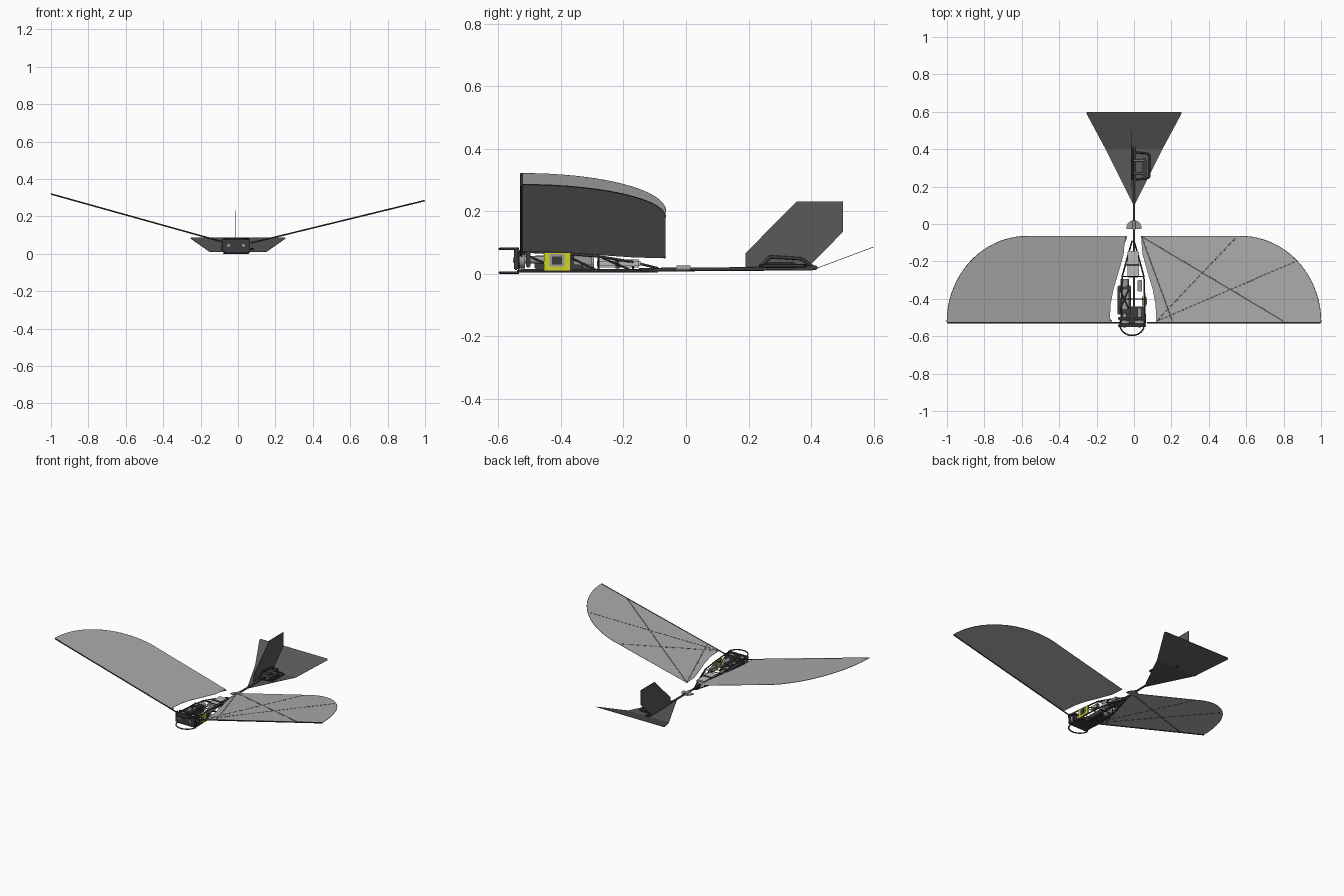
import bpy, bmesh, math
from mathutils import Vector

if "Cube" in bpy.data.objects:
    bpy.data.objects.remove(bpy.data.objects["Cube"])


def material(name, rgb):
    m = bpy.data.materials.new(name)
    m.diffuse_color = (*rgb, 1)
    m.use_nodes = True
    m.node_tree.nodes["Principled BSDF"].inputs["Base Color"].default_value = m.diffuse_color
    return m


WING = material("wing_film_grey", (0.40, 0.40, 0.40))
TAIL = material("tail_dark_grey", (0.10, 0.10, 0.10))
FRAME = material("frame_charcoal", (0.045, 0.045, 0.045))
STRIP = material("stiffener_grey", (0.10, 0.10, 0.10))
METAL = material("metal_grey", (0.33, 0.33, 0.33))
CELL = material("battery_light_grey", (0.50, 0.50, 0.50))
YELLOW = material("yellow", (0.62, 0.65, 0.02))


def finish(name, bm, mat, smooth=False):
    bmesh.ops.recalc_face_normals(bm, faces=bm.faces)
    me = bpy.data.meshes.new(name)
    for f in bm.faces:
        f.smooth = smooth and len(f.verts) == 4
    bm.to_mesh(me)
    bm.free()
    me.materials.append(mat)
    ob = bpy.data.objects.new(name, me)
    bpy.context.collection.objects.link(ob)
    return ob


def box(name, x, y, z, mat, bevel=0.0):
    """Box from (min, max) ranges."""
    bm = bmesh.new()
    bmesh.ops.create_cube(bm, size=1)
    for v in bm.verts:
        v.co = [(r[0] + r[1]) / 2 + c * (r[1] - r[0]) for r, c in zip((x, y, z), v.co)]
    if bevel:
        bmesh.ops.bevel(bm, geom=bm.edges[:], offset=bevel, segments=2, affect='EDGES')
    return finish(name, bm, mat)


def rods(name, pairs, r, mat, sides=8):
    """Straight round bars between point pairs."""
    bm = bmesh.new()
    for p, q in pairs:
        p, q = Vector(p), Vector(q)
        d = q - p
        geo = bmesh.ops.create_cone(bm, cap_ends=True, segments=sides, radius1=r, radius2=r, depth=d.length)
        rot = d.to_track_quat('Z', 'Y')
        for v in geo["verts"]:
            v.co = rot @ v.co + (p + q) / 2
    return finish(name, bm, mat, True)


def chain(pts):
    return list(zip(pts[:-1], pts[1:]))


def plate(name, pts, offset, mat):
    """Flat outline given a small thickness."""
    bm = bmesh.new()
    a = [bm.verts.new(p) for p in pts]
    b = [bm.verts.new(Vector(p) + Vector(offset)) for p in pts]
    bm.faces.new(a)
    bm.faces.new(b[::-1])
    for i in range(len(a)):
        j = (i + 1) % len(a)
        bm.faces.new((a[i], a[j], b[j], b[i]))
    return finish(name, bm, mat)


# Wings: rounded film, leading spar and stiffener strips
def wing(label, side, slope, shift, face):
    def at(x, y, dz=0.0):
        return Vector((side * x, y, 0.041 + slope * x + dz))

    arc = [(0.57 + 0.43 * math.sin(t), -0.525 + 0.46 * math.cos(t))
           for t in [i * math.pi / 48 for i in range(25)]]
    root = [(0.12, -0.525), (0.115, -0.43), (0.10, -0.35), (0.07, -0.25), (0.045, -0.16), (0.038, -0.065)]
    root = [(x + shift, y) for x, y in root]
    plate(label + "_wing_film", [at(x, y) for x, y in arc + root], (0, 0, 0.002), WING)
    rods(label + "_wing_spar", [(at(0.07, -0.527), at(0.998, -0.527))], 0.004, FRAME)
    rim = [at(x, y, 0.001) for x, y in arc]
    rods(label + "_wing_rim", chain(rim), 0.0015, STRIP, 4)

    bm = bmesh.new()
    dz = 0.0032 if face > 0 else -0.0012
    lines = [((0.12, -0.52), (0.865, -0.20), 34), ((0.12, -0.52), (0.55, -0.067), 18),
             ((0.04, -0.067), (0.80, -0.52), 0), ((0.04, -0.067), (0.205, -0.52), 0)]
    for p, q, dashes in lines:
        p, q = Vector(p), Vector(q)
        n = Vector((p.y - q.y, q.x - p.x)).normalized() * 0.0035
        count = max(dashes, 1)
        for i in range(count):
            s = p.lerp(q, i / count)
            e = p.lerp(q, (i + (0.72 if dashes else 1)) / count)
            bm.faces.new([bm.verts.new(at(c.x, c.y, dz)) for c in (s - n, e - n, e + n, s + n)])
    ob = finish(label + "_wing_stiffeners", bm, STRIP)
    mod = ob.modifiers.new("thickness", 'SOLIDIFY')
    mod.thickness = 0.001
    mod.offset = 0


wing("right", 1, 0.244, 0.0, 1)
wing("left", -1, 0.279, 0.01, -1)

# Tail: flat front triangle, raised rear flap and upright fin
plate("tail_front", [(0, 0.095, 0.010), (0.152, 0.40, 0.010), (-0.152, 0.40, 0.010)], (0, 0, 0.002), TAIL)
plate("tail_flap", [(-0.152, 0.40, 0.010), (0.152, 0.40, 0.010), (0.255, 0.592, 0.082), (0.249, 0.60, 0.085),
                    (-0.249, 0.60, 0.085), (-0.255, 0.592, 0.082)], (0, 0, 0.002), TAIL)
fin = [(0.19, 0.02), (0.19, 0.066), (0.355, 0.232), (0.503, 0.232), (0.503, 0.135), (0.39, 0.02)]
plate("tail_fin", [(-0.016, y, z) for y, z in fin], (0.003, 0, 0), TAIL)

# Tail boom, joint and rudder drive
rods("tail_boom", [((0, -0.15, 0.013), (0, 0.40, 0.017))], 0.006, FRAME)
disc = [(0.04 * math.cos(t), -0.02 + 0.04 * math.sin(t), 0.010) for t in [i * math.pi / 12 for i in range(13)]]
plate("boom_joint", disc + [(-0.04, -0.028, 0.010), (0.04, -0.028, 0.010)], (0, 0, 0.004), METAL)
rods("boom_sleeve", [((0, -0.03, 0.017), (0, 0.015, 0.017))], 0.009, METAL, 12)
box("drive_base", (-0.012, 0.012), (0.235, 0.42), (0.012, 0.026), FRAME, 0.003)
arch = [(0.012 + 0.07 * min(1, 2.2 * math.sin(t)), 0.31 - 0.072 * math.cos(t), 0.026)
        for t in [i * math.pi / 12 for i in range(13)]]
rods("drive_guard", chain(arch), 0.005, FRAME)
box("drive_motor", (0.045, 0.068), (0.255, 0.35), (0.014, 0.038), FRAME, 0.004)
rods("drive_shaft", [((-0.012, 0.27, 0.034), (0.05, 0.27, 0.034)), ((-0.012, 0.34, 0.034), (0.05, 0.34, 0.034))],
     0.005, METAL)
rods("rudder_link", [((-0.008, 0.27, 0.055), (-0.008, 0.37, 0.048)), ((-0.008, 0.37, 0.048), (-0.008, 0.41, 0.02)),
                     ((-0.008, 0.24, 0.025), (-0.008, 0.27, 0.055))], 0.005, FRAME)

# Nose: front plate, wing mounts and bumper hoops
box("nose_plate", (-0.085, 0.065), (-0.55, -0.537), (0.012, 0.08), FRAME, 0.003)
box("nose_floor", (-0.07, 0.055), (-0.54, -0.44), (0.004, 0.012), FRAME)
for i, x in enumerate((-0.05, 0.03)):
    rods(f"nose_bolt_{i + 1}", [((x, -0.554, 0.045), (x, -0.545, 0.045))], 0.008, METAL, 12)
    rods(f"wing_gear_{i + 1}", [((x, -0.535, 0.045), (x, -0.515, 0.045))], 0.028, METAL, 20)
    box(f"wing_mount_{i + 1}", (x - 0.035, x + 0.035), (-0.512, -0.498), (0.02, 0.075), FRAME, 0.003)
    rods(f"gear_axle_{i + 1}", [((x, -0.515, 0.045), (x, -0.45, 0.045))], 0.012, METAL, 12)
for label, z in (("upper", 0.08), ("lower", 0.004)):
    hoop = [(-0.01 + 0.066 * math.cos(t), -0.535 + 0.061 * math.sin(t), z)
            for t in [math.pi + i * math.pi / 20 for i in range(21)]]
    rods(label + "_bumper", chain(hoop), 0.004, FRAME)

# Fuselage truss: mirrored rails, posts and cross bars
stations = [(-0.535, 0.065, 0.072), (-0.40, 0.062, 0.066), (-0.28, 0.058, 0.056), (-0.17, 0.028, 0.038),
            (-0.09, 0.005, 0.018)]
bars, cross = [], []
for s in (-1, 1):
    low = [(s * w - 0.005, y, 0.009) for y, w, z in stations]
    top = [(s * w - 0.005, y, z) for y, w, z in stations]
    bars += chain(low) + chain(top)
    cross += list(zip(low, top))[:-1] + list(zip(low[1:], top[:-1]))[:-1]
for y, w, z in stations[:-1]:
    cross += [((-w - 0.005, y, h), (w - 0.005, y, h)) for h in (0.009, z)]
rods("fuselage_rails", bars, 0.004, FRAME)
rods("fuselage_bracing", cross, 0.003, FRAME, 6)
box("keel", (-0.006, 0.006), (-0.53, -0.09), (0.005, 0.015), FRAME)

# Main motor in its braced cage
box("motor_cage", (-0.088, -0.015), (-0.485, -0.33), (0.014, 0.058), FRAME, 0.004)
box("motor_window", (-0.074, -0.029), (-0.455, -0.35), (0.058, 0.064), METAL)
rods("motor_cage_cross", [((-0.074, -0.455, 0.066), (-0.029, -0.35, 0.066)),
                          ((-0.029, -0.455, 0.066), (-0.074, -0.35, 0.066))], 0.004, FRAME, 6)
rods("motor_can", [((-0.05, -0.335, 0.036), (-0.05, -0.295, 0.036))], 0.022, METAL, 16)

# Battery and its retaining strap
box("battery", (-0.036, 0.026), (-0.285, -0.145), (0.020, 0.046), CELL, 0.005)
box("battery_strap", (-0.039, 0.029), (-0.225, -0.213), (0.017, 0.049), FRAME)

# Yellow circuit board with a grey chip and pins
box("circuit_board", (0.050, 0.062), (-0.455, -0.37), (0.010, 0.066), YELLOW)
box("circuit_chip", (0.044, 0.066), (-0.437, -0.388), (0.023, 0.064), METAL, 0.002)
box("chip_core", (0.060, 0.069), (-0.428, -0.397), (0.030, 0.055), FRAME)
box("receiver", (0.020, 0.044), (-0.36, -0.30), (0.028, 0.058), METAL, 0.003)
